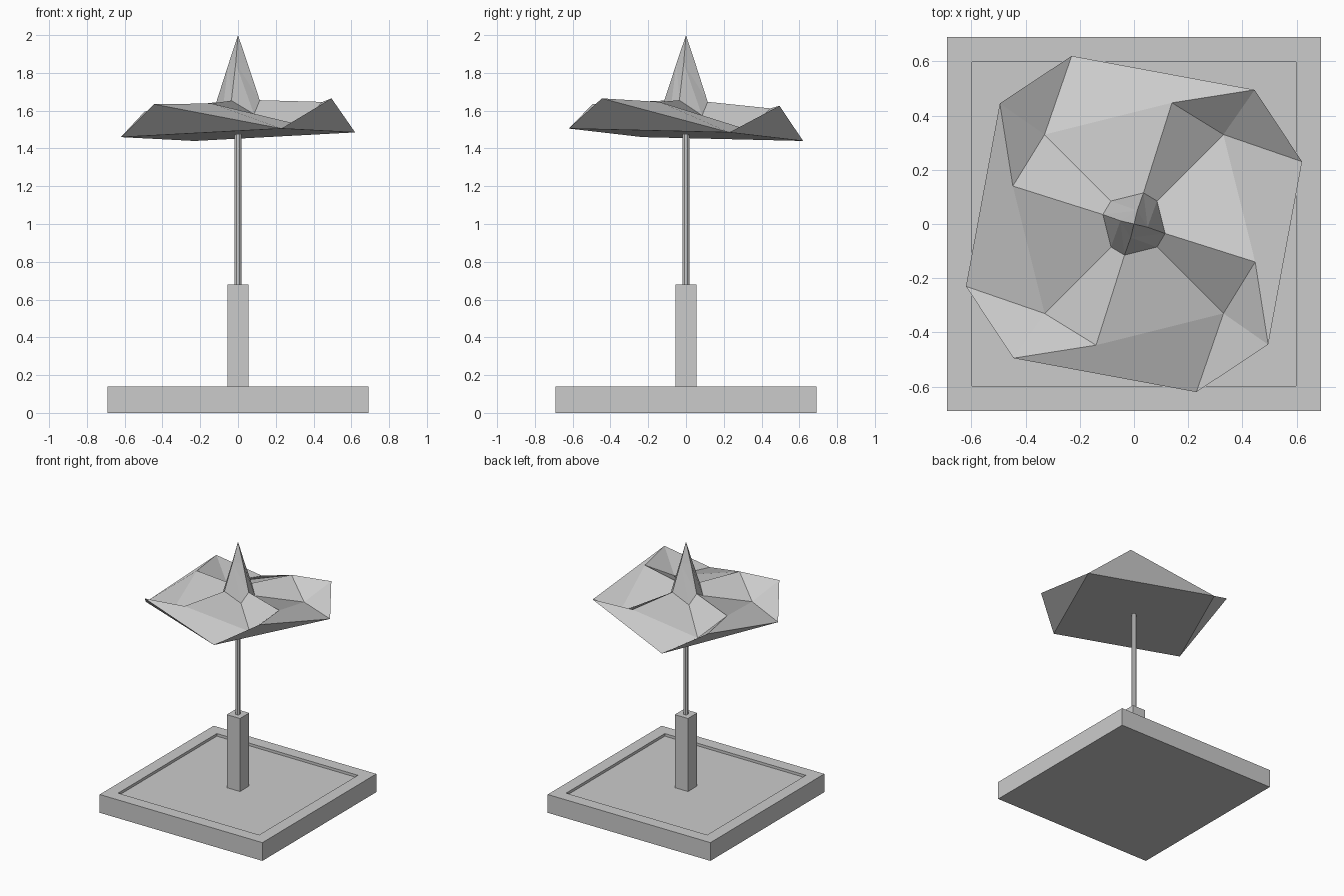
import bpy, bmesh
from math import pi

if "Cube" in bpy.data.objects:
    bpy.data.objects.remove(bpy.data.objects["Cube"])


def finish(name, bm):
    bmesh.ops.recalc_face_normals(bm, faces=bm.faces[:])
    me = bpy.data.meshes.new(name)
    bm.to_mesh(me)
    bm.free()
    ob = bpy.data.objects.new(name, me)
    bpy.context.collection.objects.link(ob)
    return ob


def box(bm, half, z0, z1):
    res = bmesh.ops.create_cube(bm, size=1)
    for v in res["verts"]:
        v.co.x *= 2 * half
        v.co.y *= 2 * half
        v.co.z = z0 if v.co.z < 0 else z1


# Square base with a shallow sunken tray
bm = bmesh.new()
box(bm, 0.69, 0, 0.14)
bm.faces.ensure_lookup_table()
top = max(bm.faces, key=lambda f: f.calc_center_median().z)
bmesh.ops.inset_region(bm, faces=[top], thickness=0.13)
ext = bmesh.ops.extrude_face_region(bm, geom=[top])
bmesh.ops.delete(bm, geom=[top], context="FACES_ONLY")
for g in ext["geom"]:
    if isinstance(g, bmesh.types.BMVert):
        g.co.z = 0.12
finish("base_tray", bm)

# Square lower post
bm = bmesh.new()
box(bm, 0.056, 0.12, 0.68)
finish("lower_post", bm)

# Thin upper pole
bpy.ops.mesh.primitive_cylinder_add(vertices=8, radius=0.019, depth=0.84,
                                    location=(0, 0, 1.10), rotation=(0, 0, pi / 8))
bpy.context.object.name = "upper_pole"

# Twisted, slightly tilted canopy: four identical petals around a spire
bm = bmesh.new()


def ring(x, y, z):
    verts = []
    for _ in range(4):
        verts.append(bm.verts.new((x, y, z + 0.035 * x - 0.04 * y)))
        x, y = -y, x
    return verts


low_rim = ring(0.62, 0.23, 1.4725)
high_rim = ring(0.445, 0.495, 1.63)
valley = ring(0.33, 0.33, 1.50)
ridge = ring(0.14, 0.447, 1.625)
neck_low = ring(0.085, 0.085, 1.575)
neck_high = ring(0.035, 0.115, 1.65)
spire = ring(0.012, 0.05, 1.85)
tip = bm.verts.new((0, 0, 2.0))

for k in range(4):
    n = (k + 1) % 4
    A, B, C, D = low_rim[k], high_rim[k], valley[k], ridge[k]
    E, F, G = neck_low[k], neck_high[k], spire[k]
    A2, C2, E2, F2, G2 = low_rim[n], valley[n], neck_low[n], neck_high[n], spire[n]
    for f in ((A, B, C), (B, D, C), (B, A2, C2, D),      # outer petal
              (C, D, F, E), (D, C2, E2, F),              # inner slopes
              (F, E2, G), (E2, F2, G), (F2, G2, G),      # spire flank
              (G, G2, tip), (A, A2, B)):                 # tip and outer wall
        bm.faces.new(f)
bm.faces.new(low_rim[::-1])
finish("canopy", bm)
